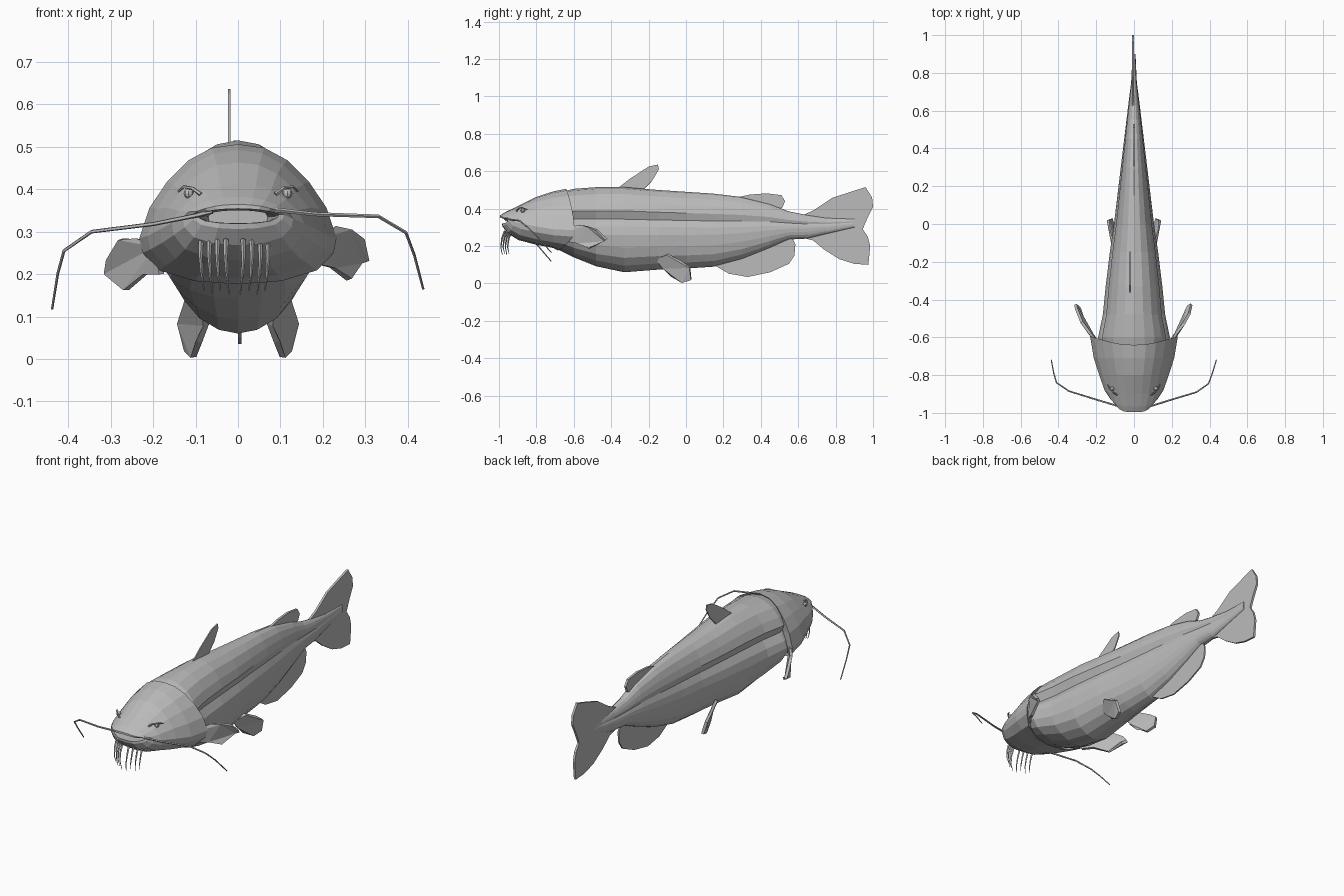
import bpy
import bmesh
import math
from mathutils import Vector

grey = bpy.data.materials.new("fish grey")
grey.diffuse_color = (0.5, 0.5, 0.5, 1)


def finish(name, bm):
    bmesh.ops.recalc_face_normals(bm, faces=bm.faces)
    me = bpy.data.meshes.new(name)
    bm.to_mesh(me)
    bm.free()
    me.materials.append(grey)
    ob = bpy.data.objects.new(name, me)
    bpy.context.collection.objects.link(ob)
    return ob


def loft(name, rings):
    """Skin closed rings of equal point count and cap both ends."""
    bm = bmesh.new()
    rows = [[bm.verts.new(p) for p in r] for r in rings]
    n = len(rows[0])
    for a, b in zip(rows, rows[1:]):
        for i in range(n):
            j = (i + 1) % n
            bm.faces.new((a[i], a[j], b[j], b[i]))
    bm.faces.new(rows[0])
    bm.faces.new(rows[-1])
    return finish(name, bm)


def section(half, y, hw, top, mid, bot, bend=lambda fx, fz: 0):
    """Scale a half profile to a full cross-section ring."""
    full = half + [(-x, z) for x, z in half[-2:0:-1]]
    return [(x * hw, y + bend(x, z),
             mid + z * ((top - mid) if z > 0 else (mid - bot))) for x, z in full]


def tube(name, pts, r0, r1, sides=5):
    pts = [Vector(p) for p in pts]
    rings = []
    for i, p in enumerate(pts):
        t = (pts[min(i + 1, len(pts) - 1)] - pts[max(i - 1, 0)]).normalized()
        u = t.cross(Vector((0, 1, 0.2))).normalized()
        v = t.cross(u)
        r = r0 + (r1 - r0) * i / (len(pts) - 1)
        rings.append([p + r * (u * math.cos(a) + v * math.sin(a))
                      for a in (2 * math.pi * k / sides for k in range(sides))])
    return loft(name, rings)


def fin(name, pts, thick):
    bm = bmesh.new()
    f = bm.faces.new([bm.verts.new(p) for p in pts])
    f.normal_update()
    bmesh.ops.triangulate(bm, faces=[f], ngon_method='EAR_CLIP')
    ob = finish(name, bm)
    mod = ob.modifiers.new("thickness", "SOLIDIFY")
    mod.thickness = thick
    mod.offset = 0
    return ob


# Body with an overhanging ridge along each flank
body_half = [(0, 1), (.3, .96), (.57, .84), (.77, .65), (.89, .46), (.78, .27),
             (.94, .1), (1, -.1), (.96, -.4), (.84, -.65), (.6, -.84), (.3, -.96), (0, -1)]
body_rows = [(-.72, .17, .475, .3, .2), (-.6, .19, .506, .285, .14),
             (-.48, .165, .515, .28, .092), (-.33, .15, .515, .28, .06),
             (-.15, .128, .5, .28, .074), (0, .106, .49, .28, .08),
             (.15, .088, .48, .28, .09), (.3, .07, .462, .285, .13),
             (.45, .052, .425, .295, .19), (.55, .04, .385, .3, .235),
             (.65, .028, .365, .3, .24), (.75, .015, .35, .305, .265), (.9, .008, .345, .32, .3)]
loft("body", [section(body_half, *r) for r in body_rows])

# Head shell: rows run from inside the mouth, over the lips, back to the gill cover
head_half = [(0, 1), (.27, .96), (.5, .83), (.72, .6), (.9, .32), (1, 0),
             (.97, -.32), (.8, -.7), (.44, -.93), (0, -1)]


def lips(amount):
    return lambda fx, fz: amount * fx ** 4 + (.012 if fz < -.5 else 0) * amount / .05


def gill(fx, fz):
    return .035 * (1 - fz * fz) - (.055 * fz * fz if fz < 0 else .01 * fz)


head_rows = [(-.74, .07, .37, .335, .3, lips(0)), (-.95, .088, .35, .336, .32, lips(.05)),
             (-.996, .096, .354, .34, .319, lips(.05)), (-.995, .108, .364, .34, .306, lips(.055)),
             (-.965, .13, .382, .33, .268, lips(.045)), (-.9, .156, .413, .32, .232, lips(.02)),
             (-.8, .184, .463, .305, .207, lips(0)), (-.71, .213, .492, .29, .19, lips(0)),
             (-.63, .232, .506, .285, .176, gill), (-.65, .18, .49, .285, .19, gill)]
loft("head", [section(head_half, *r) for r in head_rows])

# Upright fins, outlined as (y, z)
upright = {
    "dorsal_fin": (-.021, .006, [(-.37, .505), (-.3, .56), (-.2, .625), (-.15, .636), (-.145, .61),
                                 (-.18, .55), (-.21, .52), (-.25, .48), (-.37, .48)]),
    "rear_back_fin": (0, .012, [(.25, .455), (.34, .475), (.43, .482), (.51, .472), (.53, .44),
                                (.515, .405), (.47, .395), (.3, .42)]),
    "belly_rear_fin": (.004, .008, [(.13, .11), (.23, .052), (.33, .035), (.45, .06), (.55, .105),
                                    (.58, .15), (.585, .21), (.56, .26), (.3, .18)]),
    "tail_fin": (-.005, .012, [(.6, .355), (.68, .39), (.78, .457), (.88, .49), (.96, .515),
                               (.995, .46), (1, .41), (.97, .35), (.945, .29), (.972, .25),
                               (.985, .2), (.975, .1), (.9, .105), (.82, .13), (.74, .18),
                               (.68, .23), (.6, .25)]),
}
for name, (x, thick, outline) in upright.items():
    fin(name, [(x, y, z) for y, z in outline], thick)

# Paired parts
pectoral = {
    1: [(.18, -.64, .225), (.19, -.64, .285), (.225, -.575, .31), (.262, -.53, .306),
        (.293, -.475, .285), (.305, -.425, .235), (.287, -.435, .228),
        (.262, -.52, .187), (.222, -.58, .215)],
    -1: [(.18, -.64, .2), (.19, -.64, .265), (.235, -.575, .283), (.277, -.52, .282),
         (.305, -.45, .235), (.31, -.425, .203), (.285, -.44, .19),
         (.264, -.52, .162), (.218, -.59, .2)],
}
pelvic = [(.08, -.16, .13), (.115, -.1, .155), (.13, -.03, .115), (.137, .02, .085),
          (.12, .028, .02), (.105, -.02, .004), (.092, -.08, .04), (.075, -.12, .08)]
barbels = {
    1: [(.06, -.97, .354), (.1, -.96, .35), (.18, -.935, .341), (.33, -.89, .336),
        (.395, -.845, .298), (.415, -.79, .245), (.436, -.72, .165)],
    -1: [(.06, -.97, .348), (.1, -.96, .338), (.2, -.93, .318), (.345, -.885, .3),
         (.41, -.84, .255), (.425, -.79, .2), (.438, -.72, .118)],
}
chin = {1: (.012, .032, .052, .07), -1: (.028, .048, .067, .087)}
lid = [(.088, -.905, .388), (.107, -.895, .402), (.128, -.875, .406), (.14, -.85, .395)]
for side, s in (("left", -1), ("right", 1)):
    def m(pts):
        return [(s * x, y, z) for x, y, z in pts]
    fin(side + "_pectoral_fin", m(pectoral[s]), .015)
    fin(side + "_pelvic_fin", m(pelvic), .015)
    tube(side + "_long_barbel", m(barbels[s]), .006, .003)
    tube(side + "_eyelid", m(lid), .005, .003)
    # Eye
    bm = bmesh.new()
    bmesh.ops.create_uvsphere(bm, u_segments=8, v_segments=6, radius=.012)
    bmesh.ops.translate(bm, verts=bm.verts, vec=(s * .116, -.872, .39))
    finish(side + "_eye", bm)
    # Chin barbels
    for k, x in enumerate(chin[s]):
        y = -.968 + .012 * k
        tube(f"{side}_chin_barbel_{k + 1}",
             m([(x, y, .282), (x + .001, y - .016, .24), (x - .002, y - .022, .195),
                (x - .007, y - .014, .152 + .008 * (k % 2))]), .006, .0015, 4)
